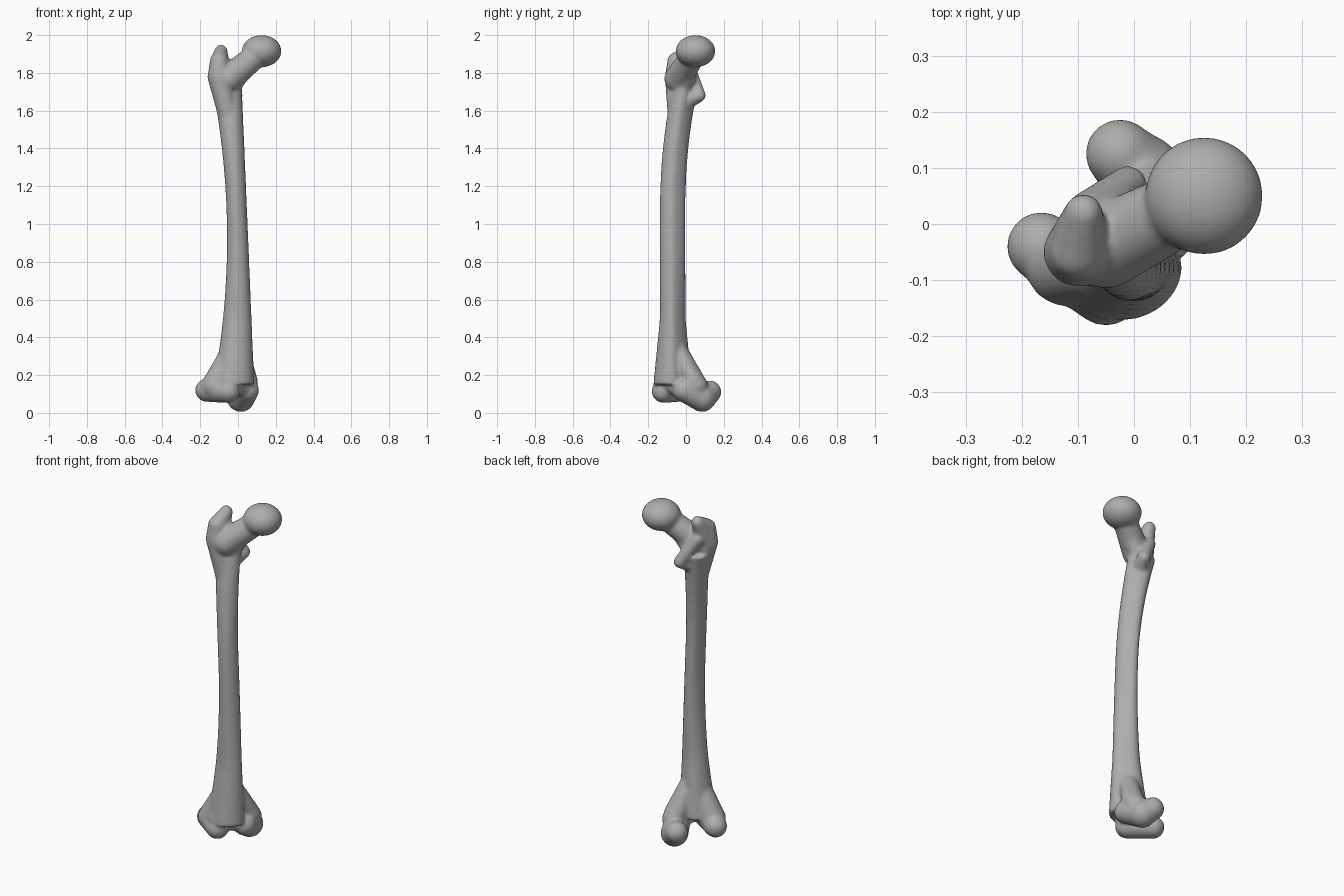
import bpy
import bmesh
import math
from mathutils import Matrix, Vector

default_cube = bpy.data.objects.get("Cube")
if default_cube:
    bpy.data.objects.remove(default_cube, do_unlink=True)

# Named radii shared by all the rounded parts
THIN, MEDIUM, WIDE, BULKY = .035, .05, .062, .075
UP = Vector((0, 0, 1))

bone_mesh = bmesh.new()


def ball(center, radius, flatten=1):
    """Round lump, optionally flattened in height."""
    size = Matrix.Diagonal((radius, radius, radius * flatten, 1))
    bmesh.ops.create_icosphere(bone_mesh, subdivisions=4, radius=1,
                               matrix=Matrix.Translation(center) @ size)


def limb(start, start_radius, end, end_radius):
    """Tapered, round-ended bar between two landmarks."""
    axis = end - start
    turn = axis.to_track_quat('Z', 'Y').to_matrix().to_4x4()
    place = Matrix.Translation((start + end) / 2) @ turn
    bmesh.ops.create_cone(bone_mesh, cap_ends=True, segments=32,
                          radius1=start_radius, radius2=end_radius,
                          depth=axis.length, matrix=place)
    ball(start, start_radius)
    ball(end, end_radius)


def spine(height):
    """Centre line of the shaft: bowed sideways, bending back near the top."""
    sideways = -.06 * (height - .75) ** 2
    backward = .17 * max(0, height - 1.1) ** 2 - .07
    return Vector((sideways, backward, height))


def shaft_ring(height, sides=32):
    """Cross-section that narrows towards the rear ridge."""
    half_width = .055 + .06 * (height - 1.1) ** 2
    half_depth = .068 + max(0, .5 - height) / 10
    ring = []
    for side in range(sides):
        angle = math.tau * side / sides
        rear = max(0, math.sin(angle))
        across = math.cos(angle) * (1 - rear / 4) - rear / 5
        offset = Vector((across * half_width, math.sin(angle) * half_depth, 0))
        ring.append(bone_mesh.verts.new(spine(height) + offset))
    return ring


def build_shaft(bottom, top, steps):
    """Skin the rings from bottom to top and close both ends."""
    rings = [shaft_ring(bottom + (top - bottom) * step / steps)
             for step in range(steps + 1)]
    for lower, upper in zip(rings, rings[1:]):
        for side, corner in enumerate(lower):
            before = side - 1
            bone_mesh.faces.new((lower[before], corner, upper[side], upper[before]))
    bone_mesh.faces.new(reversed(rings[0]))
    bone_mesh.faces.new(rings[-1])


build_shaft(bottom=.15, top=1.72, steps=24)

# Landmarks of the upper end
head = Vector((.125, .05, 1.915))
neck_root = Vector((-.05, -.04, 1.77))
knob = Vector((-.1, -.05, 1.86))
knob_base = knob - UP * .08
hook = Vector((-.09, .02, 1.915))
spur = Vector((-.01, .07, 1.68))

# Head and neck
ball(head, .105, flatten=.81)
limb(neck_root, BULKY, head, WIDE)
limb(spine(1.7), MEDIUM, head.lerp(neck_root, .4), MEDIUM)

# Outer knob, its hooked tip and its root on the shaft
limb(spine(1.5), MEDIUM, knob_base, WIDE)
limb(knob_base, WIDE, knob, MEDIUM)
limb(knob, MEDIUM, hook, THIN)
limb(knob_base, WIDE, hook, THIN)

# Rear spur and the ridge joining it to the hook
limb(spine(1.64), MEDIUM, spur, THIN)
limb(spur, THIN, hook - UP / 10, THIN)

# Landmarks of the lower end
outer_back = Vector((-.165, -.04, .12))
outer_front = Vector((-.05, -.12, .115))
outer_top = outer_front + UP * .06
inner_back = Vector((-.025, .125, .11))
inner_low = Vector((.015, .085, .08))
inner_front = Vector((.05, -.01, .12))
inner_side = Vector((.055, .04, .17))

# Outer knuckle
limb(outer_back, WIDE, outer_front, WIDE)
limb(outer_front, MEDIUM, outer_top, MEDIUM)
limb(outer_back, WIDE, outer_back.lerp(outer_top, .3), MEDIUM)

# Inner knuckle
limb(inner_back, WIDE, inner_low, BULKY)
limb(inner_low, BULKY, inner_front, WIDE)
limb(inner_front, MEDIUM, inner_side, MEDIUM)

# Shallow front groove between the knuckles
limb(outer_top, MEDIUM, inner_front, MEDIUM)

# Flares from the shaft to both knuckles
limb(spine(.38), MEDIUM, outer_back.lerp(outer_top, .4), BULKY)
limb(spine(.38), MEDIUM, inner_side, MEDIUM)
limb(spine(.38), MEDIUM, inner_low.lerp(inner_side, .7), WIDE)

# Mesh object in one plain colour
mesh = bpy.data.meshes.new("thigh_bone")
bone_mesh.to_mesh(mesh)
bone_mesh.free()
bone = bpy.data.objects.new("thigh_bone", mesh)
bpy.context.collection.objects.link(bone)

bone_grey = bpy.data.materials.new("bone_grey")
bone_grey.use_nodes = True
grey = (.42, .42, .42, 1)
bone_grey.diffuse_color = grey
bone_grey.node_tree.nodes["Principled BSDF"].inputs["Base Color"].default_value = grey
mesh.materials.append(bone_grey)

# Fuse the parts into one skin and soften the joins
fuse = bone.modifiers.new("fuse", 'REMESH')
fuse.mode = 'VOXEL'
fuse.voxel_size = .008
fuse.use_smooth_shade = True
soften = bone.modifiers.new("soften", 'SMOOTH')
soften.factor = .5
soften.iterations = 14
